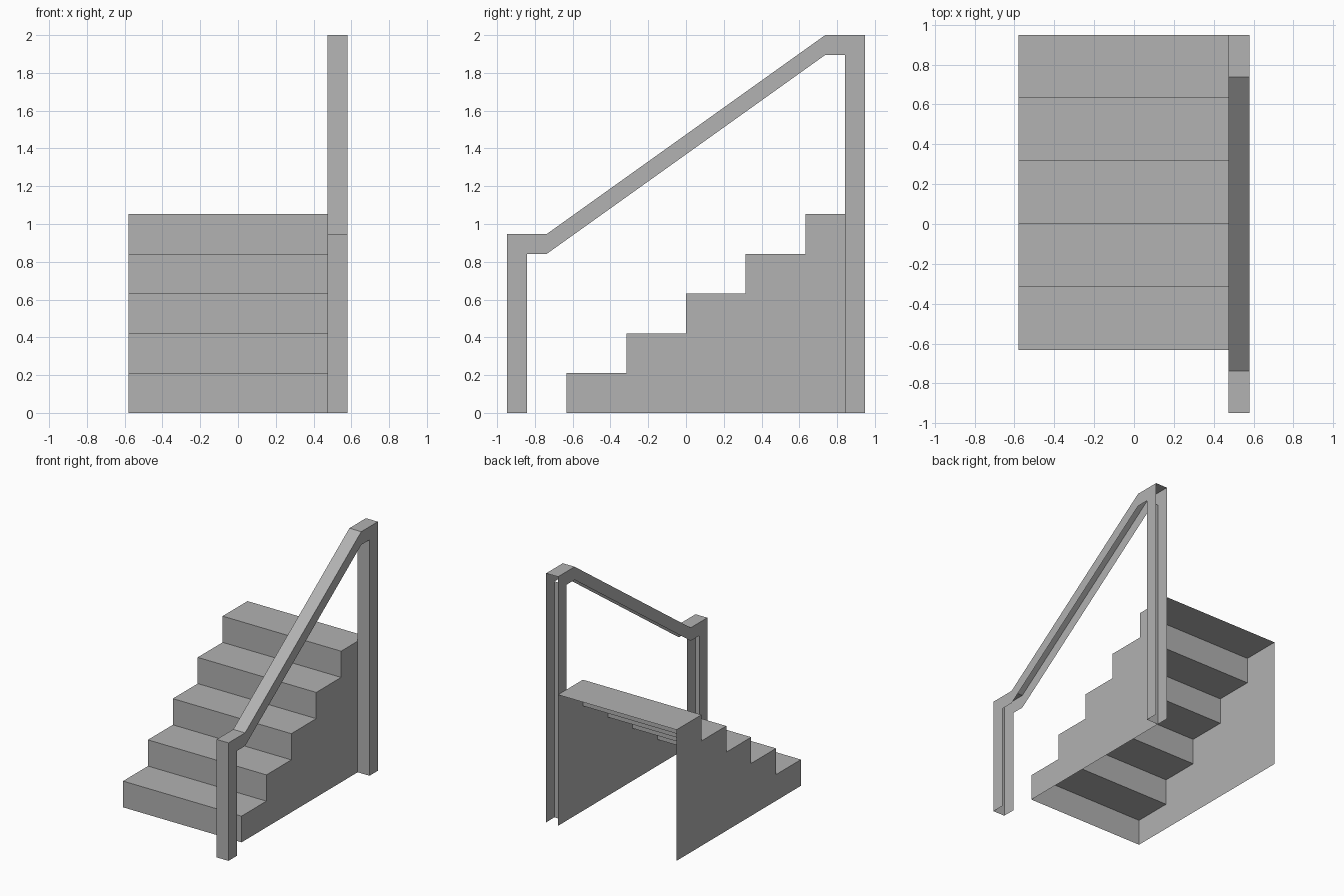
import bpy
import bmesh

if "Cube" in bpy.data.objects:
    bpy.data.objects.remove(bpy.data.objects["Cube"])

U = 2 / 19  # modelling unit: the model is 19 units tall

# Dark grey paint shared by both parts
grey = bpy.data.materials.new("dark_grey")
grey.diffuse_color = (0.445, 0.445, 0.445, 1)
grey.use_nodes = True
grey.node_tree.nodes["Principled BSDF"].inputs["Base Color"].default_value = grey.diffuse_color


def open_shell(name, profile, x0, x1, skinned):
    """Two flat sides from a counter-clockwise (y, z) profile, joined only along the skinned edges."""
    bm = bmesh.new()
    left = [bm.verts.new((x0 * U, y * U, z * U)) for y, z in profile]
    right = [bm.verts.new((x1 * U, y * U, z * U)) for y, z in profile]
    bm.faces.new(right)
    bm.faces.new(left[::-1])
    for i in skinned:
        j = (i + 1) % len(profile)
        bm.faces.new((right[j], right[i], left[i], left[j]))
    mesh = bpy.data.meshes.new(name)
    bm.to_mesh(mesh)
    bm.free()
    mesh.materials.append(grey)
    obj = bpy.data.objects.new(name, mesh)
    bpy.context.collection.objects.link(obj)
    return obj


# Staircase: five treads and risers between two side walls, open at back and bottom
STEPS = 5
stairs = [(-6, 0), (9, 0)]
for s in range(STEPS, 0, -1):
    stairs += [(-6 + 3 * s, 2 * s), (-9 + 3 * s, 2 * s)]
open_shell("staircase", stairs, -5.5, 4.5, range(2, len(stairs)))

# Handrail with two posts: a channel, open below the rail and behind the posts
rail = [(-9, 0), (-8, 0), (-8, 8), (-7, 8), (7, 18), (8, 18),
        (8, 0), (9, 0), (9, 19), (7, 19), (-7, 9), (-9, 9)]
open_shell("handrail", rail, 4.5, 5.5, (5, 8, 9, 10, 11))
